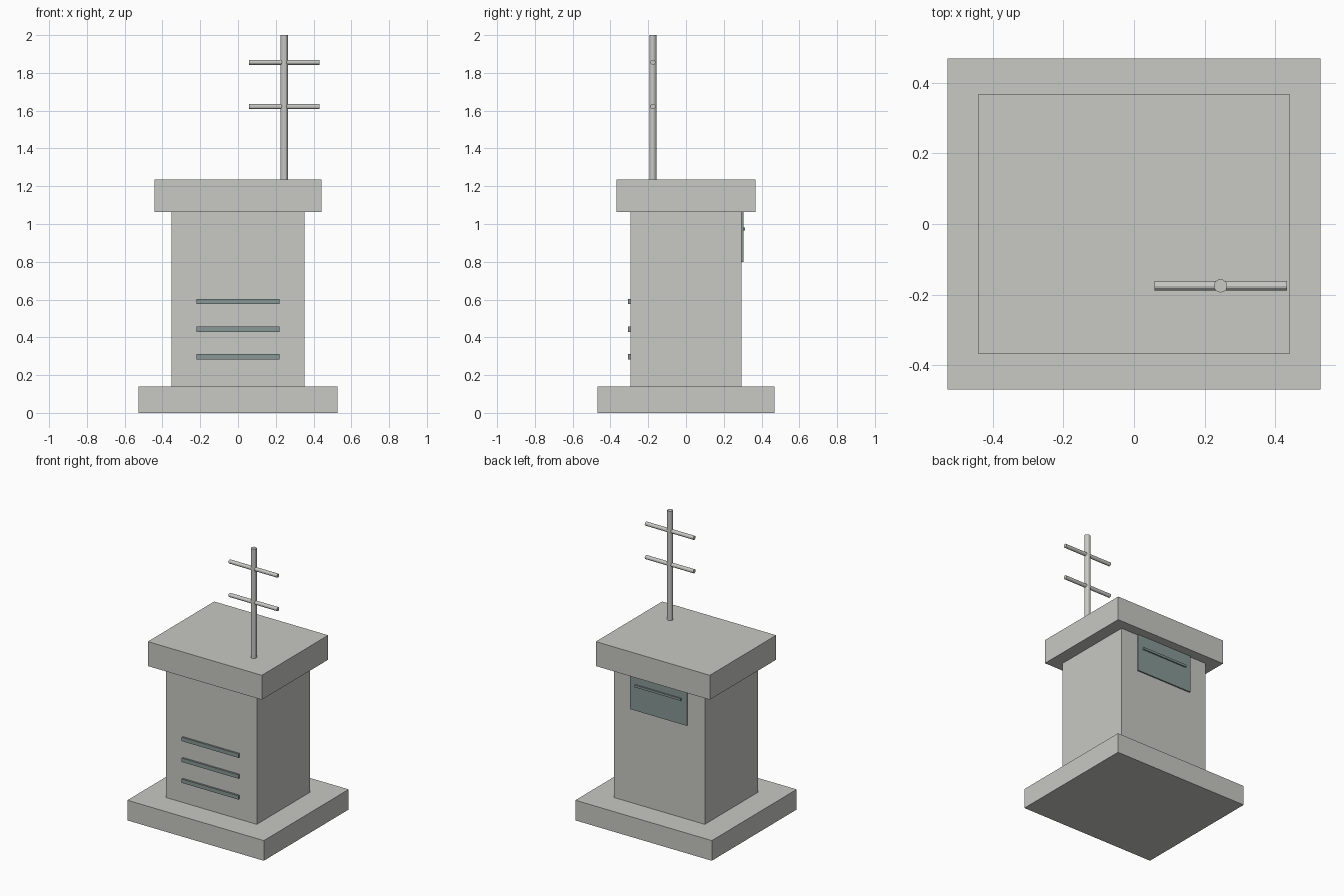
import bpy
import math

if "Cube" in bpy.data.objects:
    bpy.data.objects.remove(bpy.data.objects["Cube"])


def lin(v):
    v /= 255
    return v / 12.92 if v <= 0.04045 else ((v + 0.055) / 1.055) ** 2.4


def material(name, rgb):
    m = bpy.data.materials.new(name)
    m.diffuse_color = (*[lin(c) for c in rgb], 1)
    m.use_nodes = True
    m.node_tree.nodes["Principled BSDF"].inputs["Base Color"].default_value = m.diffuse_color
    return m


concrete = material("light_grey", (200, 200, 196))
metal = material("blue_grey", (136, 153, 150))


def box(name, mat, x, y, z):
    """Box from (min, max) ranges."""
    bpy.ops.mesh.primitive_cube_add(size=1, location=[sum(r) / 2 for r in (x, y, z)])
    o = bpy.context.object
    o.name = name
    o.scale = [r[1] - r[0] for r in (x, y, z)]
    bpy.ops.object.transform_apply(location=False, rotation=False, scale=True)
    o.data.materials.append(mat)
    return o


def rod(name, radius, length, loc, rot=(0, 0, 0)):
    bpy.ops.mesh.primitive_cylinder_add(vertices=12, radius=radius, depth=length,
                                        location=loc, rotation=rot)
    o = bpy.context.object
    o.name = name
    o.data.materials.append(concrete)
    return o


# Plinth, cabinet body and overhanging cap
box("base_slab", concrete, (-0.528, 0.528), (-0.469, 0.469), (0, 0.141))
box("body", concrete, (-0.352, 0.352), (-0.295, 0.295), (0.141, 1.064))
box("cap_slab", concrete, (-0.441, 0.441), (-0.367, 0.367), (1.064, 1.235))

# Vent slats on the front
for i in range(3):
    z = 0.297 + i * 0.146
    box(f"vent_slat_{i + 1}", metal, (-0.22, 0.22), (-0.308, -0.29), (z - 0.0135, z + 0.0135))

# Back panel tucked under the cap, with a thin rail
box("back_panel", metal, (-0.22, 0.22), (0.29, 0.304), (0.798, 1.064))
box("panel_rail", metal, (-0.178, 0.178), (0.30, 0.313), (0.965, 0.981))

# Aerial mast with two crossbars
mx, my = 0.245, -0.175
rod("aerial_mast", 0.019, 0.765, (mx, my, 1.6175))
for i, z in enumerate((1.622, 1.856)):
    rod(f"aerial_crossbar_{i + 1}", 0.0135, 0.375, (mx, my, z), (0, math.pi / 2, 0))
